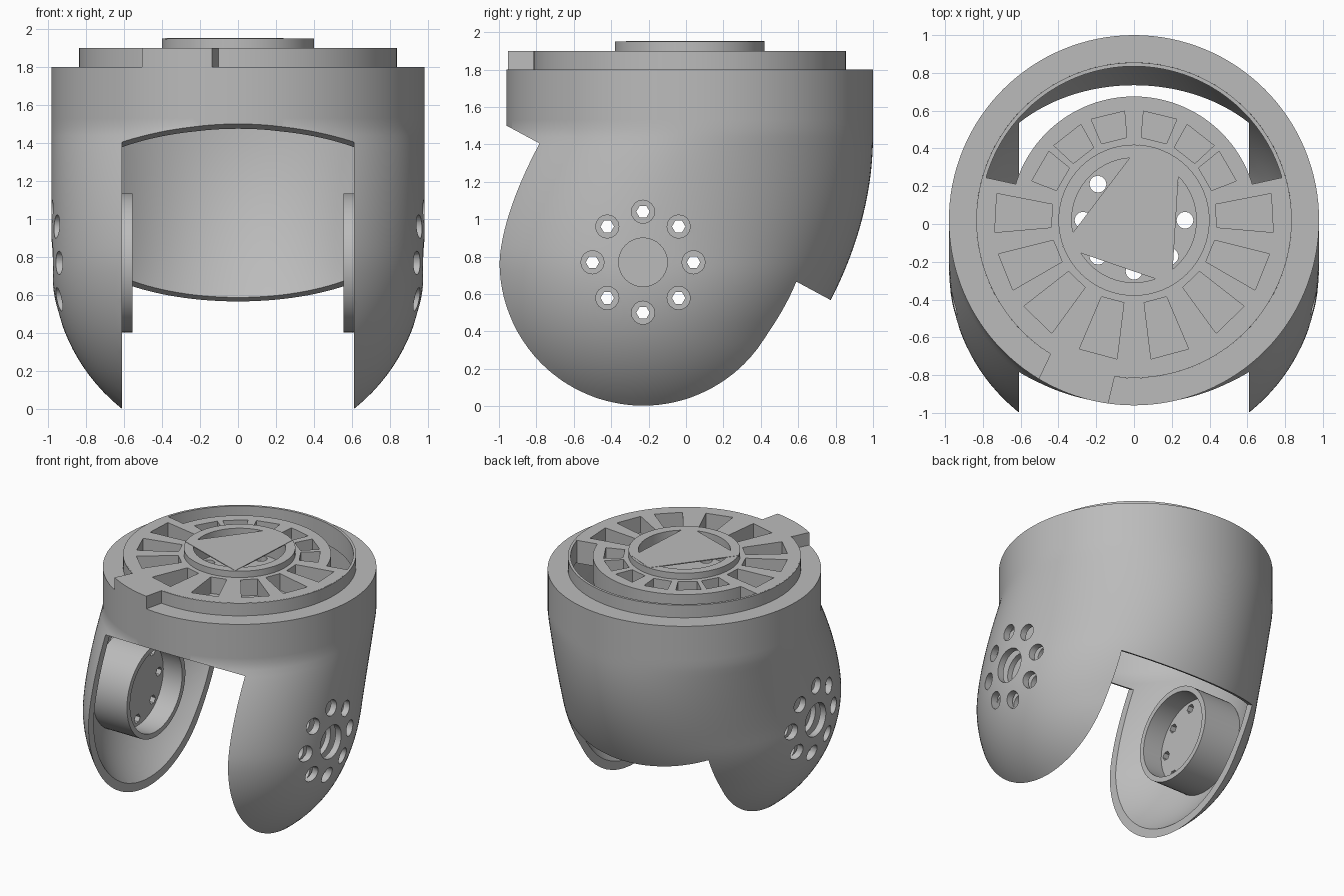
import bpy, bmesh, math
from math import sin, cos, pi, sqrt, radians

if "Cube" in bpy.data.objects:
    bpy.data.objects.remove(bpy.data.objects["Cube"])

grey = bpy.data.materials.new("plain grey")
grey.use_nodes = True
grey.diffuse_color = (0.5, 0.5, 0.5, 1)
grey.node_tree.nodes["Principled BSDF"].inputs["Base Color"].default_value = (0.5, 0.5, 0.5, 1)

CY = 0.02                      # centre line of the body
JY, JZ, R = -0.23, 0.77, 0.98  # joint centre and outer radius


def finish(name, bm):
    bmesh.ops.recalc_face_normals(bm, faces=bm.faces)
    me = bpy.data.meshes.new(name)
    bm.to_mesh(me)
    bm.free()
    me.materials.append(grey)
    ob = bpy.data.objects.new(name, me)
    bpy.context.collection.objects.link(ob)
    return ob


def activate(ob):
    bpy.ops.object.select_all(action='DESELECT')
    ob.select_set(True)
    bpy.context.view_layer.objects.active = ob


def cut(ob, cutter):
    activate(ob)
    mod = ob.modifiers.new("cut", 'BOOLEAN')
    mod.operation, mod.solver, mod.object = 'DIFFERENCE', 'EXACT', cutter
    bpy.ops.object.modifier_apply(modifier=mod.name)


def smooth(ob):
    activate(ob)
    bpy.ops.object.shade_smooth_by_angle(angle=radians(30))


def loops(bm, rings, closed=False):
    """Skin a list of equal point rings; cap the ends unless closed."""
    vs = [[bm.verts.new(p) for p in ring] for ring in rings]
    n = len(vs[0])
    pairs = list(zip(vs, vs[1:])) + ([(vs[-1], vs[0])] if closed else [])
    for a, b in pairs:
        for i in range(n):
            j = (i + 1) % n
            bm.faces.new((a[i], a[j], b[j], b[i]))
    if not closed:
        bm.faces.new(vs[0])
        bm.faces.new(vs[-1])


def prism(bm, pts, z0, z1):
    loops(bm, [[(x, y, z) for x, y in pts] for z in (z0, z1)])


def circle(r, n, cx=0.0, cy=CY):
    return [(cx + r * cos(2 * pi * i / n), cy + r * sin(2 * pi * i / n)) for i in range(n)]


def polar(r, deg):
    return (r * cos(radians(deg)), CY + r * sin(radians(deg)))


def tube(bm, r0, r1, z0, z1, n=96):
    loops(bm, [[(x, y, z) for x, y in circle(r, n)]
               for r, z in ((r0, z0), (r1, z0), (r1, z1), (r0, z1))], closed=True)


def along_x(bm, y, z, r, x0, x1, n):
    """Rods along x on both sides."""
    for s in (1, -1):
        loops(bm, [[(s * x, a, b) for a, b in circle(r, n, y, z)] for x in (x0, x1)])


# Shell: a ball at the joint blended into an upright cylinder
def shell_ring(z, t, n=128):
    rx = sqrt((R - t) ** 2 - min(0, z - JZ) ** 2)
    u = min(1, max(0, (z - JZ) / 0.7))
    cy = JY + (CY - JY) * u ** 1.6
    back = max(cy + rx, 1 - t - 0.29 * max(0, 1.45 - z) ** 2)
    ring = []
    for i in range(n):
        a = 2 * pi * i / n
        ry = back - cy if sin(a) > 0 else rx
        ring.append((rx * cos(a), cy + ry * sin(a), z))
    return ring


STEPS = 40
outer = [shell_ring(1.8 * i / STEPS, 0) for i in range(STEPS + 1)]
inner = [shell_ring(1.72 * (1 - i / STEPS), 0.05) for i in range(STEPS + 1)]
lip = [[(x, y, z) for x, y in circle(0.835, 128)] for z in (1.8, 1.72)]
bm = bmesh.new()
loops(bm, outer + lip + inner, closed=True)
shell = finish("shell", bm)

# Slanted opening between the two arms
bm = bmesh.new()
side = [(-2, 2.06), (2, -0.092), (2, -1), (-2, -1)]
loops(bm, [[(x, y, z) for y, z in side] for x in (-0.61, 0.61)])
opening = finish("opening_cutter", bm)

# Bolt holes and the blind centre hole
bolts = [(JY + 0.27 * cos(k * pi / 4), JZ + 0.27 * sin(k * pi / 4)) for k in range(8)]
bm = bmesh.new()
along_x(bm, JY, JZ, 0.13, 0.84, 1.2, 32)
for y, z in bolts:
    along_x(bm, y, z, 0.062, 0.8, 1.2, 16)
wide = finish("wide_hole_cutter", bm)
bm = bmesh.new()
for y, z in bolts:
    along_x(bm, y, z, 0.036, 0.4, 1.2, 6)
narrow = finish("narrow_hole_cutter", bm)

cut(shell, opening)
cut(shell, wide)
smooth(shell)

# Joint hubs inside the arms, each with a round recess
bm = bmesh.new()
along_x(bm, JY, JZ, 0.365, 0.555, 0.88, 64)
hubs = finish("joint_hubs", bm)
bm = bmesh.new()
along_x(bm, JY, JZ, 0.325, 0.4, 0.72, 64)
recess = finish("recess_cutter", bm)
for c in (recess, wide, narrow):
    cut(hubs, c)
smooth(hubs)

# Top plate: narrower along the rear slot, with a tab at the front
outline = []
for deg in range(0, 360):
    r = 0.655 if 17 <= deg <= 163 else 0.98 if 239 <= deg <= 262 else 0.83
    outline.append(polar(r, deg))
bm = bmesh.new()
prism(bm, outline, 1.72, 1.9)
plate = finish("top_plate", bm)

# Wedge pockets around the plate
bm = bmesh.new()
for deg in (76, 52, 30, 3, -22, -46, -75):
    r1 = 0.58 if deg > 20 else 0.74
    w = 9 if deg > 20 else 8
    for c in (deg, 180 - deg):
        pts = [polar(0.44, c - w), polar(r1, c - w), polar(r1, c + w), polar(0.44, c + w)]
        prism(bm, pts, 1.77, 2.2)
pockets = finish("pocket_cutter", bm)
bm = bmesh.new()
prism(bm, circle(0.33, 64), 1.76, 2.2)
well = finish("well_cutter", bm)
bm = bmesh.new()
for k in range(8):
    x, y = polar(0.27, 45 * k)
    prism(bm, circle(0.045, 12, x, y), 1.5, 2.2)
well_holes = finish("well_hole_cutter", bm)
for c in (pockets, well, well_holes):
    cut(plate, c)
smooth(plate)

# Thin rim that carries on around the rear slot
bm = bmesh.new()
tube(bm, 0.815, 0.835, 1.73, 1.899)
smooth(finish("plate_rim", bm))

# Raised collar and the plate lying across it
bm = bmesh.new()
tube(bm, 0.33, 0.40, 1.78, 1.95, 64)
smooth(finish("collar", bm))
bm = bmesh.new()
prism(bm, [(-0.38, -0.12), (0.2, -0.32), (0.24, 0.33), (0.03, 0.42)], 1.945, 1.952)
finish("cover_plate", bm)

for c in (opening, wide, narrow, recess, pockets, well, well_holes):
    bpy.data.objects.remove(c)
